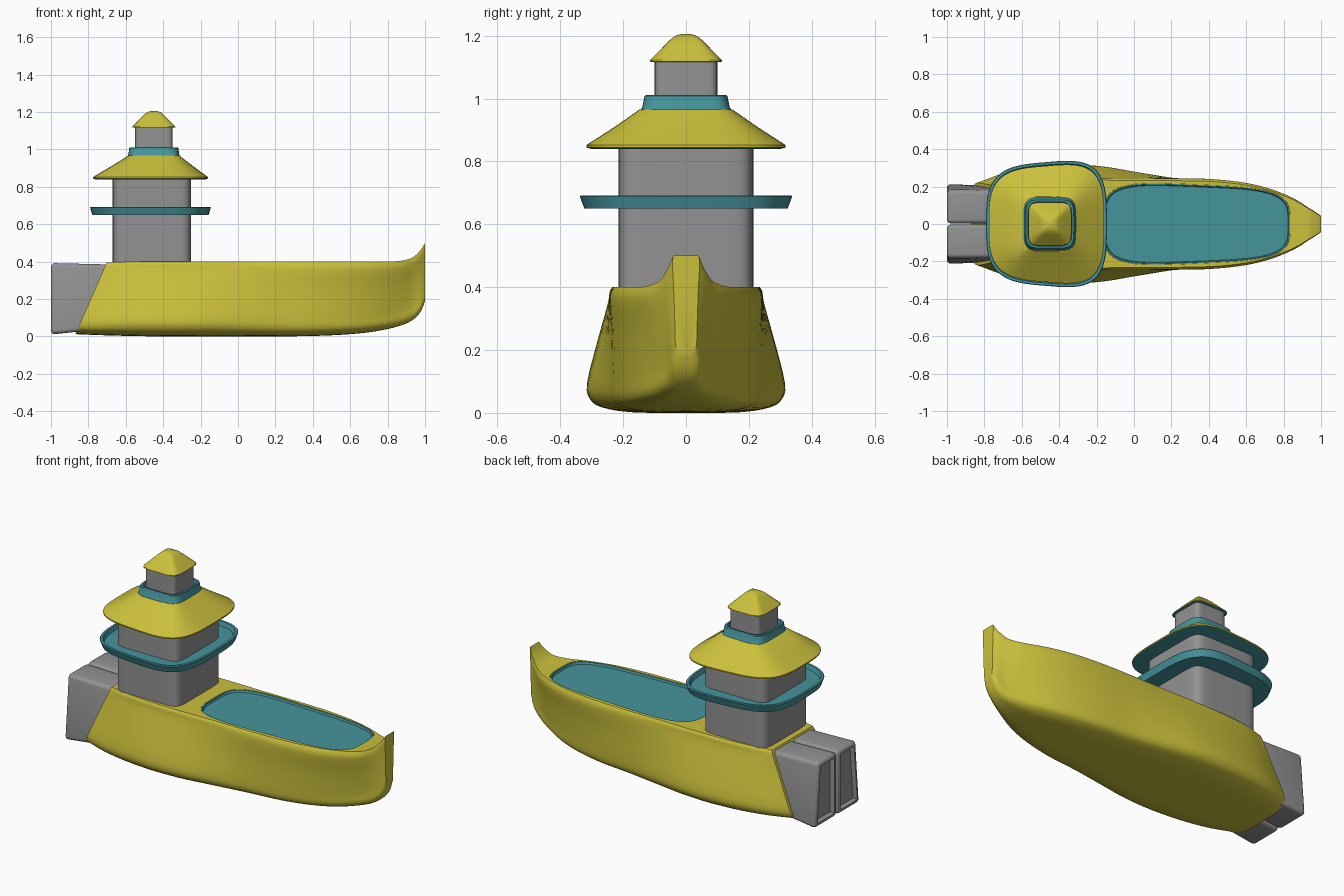
import bpy, bmesh, math
from mathutils import Vector

if "Cube" in bpy.data.objects:
    bpy.data.objects.remove(bpy.data.objects["Cube"])


def material(name, rgb):
    m = bpy.data.materials.new(name)
    m.use_nodes = True
    m.diffuse_color = (*rgb, 1)
    m.node_tree.nodes["Principled BSDF"].inputs["Base Color"].default_value = (*rgb, 1)
    return m


YELLOW = material("mustard_yellow", (0.60, 0.53, 0.045))
TEAL = material("teal", (0.06, 0.30, 0.34))
GREY = material("mid_grey", (0.29, 0.29, 0.29))


def finish(name, bm, mats):
    bmesh.ops.recalc_face_normals(bm, faces=bm.faces)
    me = bpy.data.meshes.new(name)
    bm.to_mesh(me)
    bm.free()
    ob = bpy.data.objects.new(name, me)
    bpy.context.collection.objects.link(ob)
    for m in mats:
        me.materials.append(m)
    return ob


def smooth(ob, angle=32):
    bpy.ops.object.select_all(action="DESELECT")
    ob.select_set(True)
    bpy.context.view_layer.objects.active = ob
    bpy.ops.object.shade_smooth_by_angle(angle=math.radians(angle))


def skin(bm, rings):
    """Bridge closed rings of points and cap both ends; returns bands of faces."""
    loops = [[bm.verts.new(p) for p in r] for r in rings]
    n = len(loops[0])
    bands = [[bm.faces.new(loops[0])]]
    for a, b in zip(loops, loops[1:]):
        bands.append([bm.faces.new((a[i], a[(i + 1) % n], b[(i + 1) % n], b[i]))
                      for i in range(n)])
    bands.append([bm.faces.new(loops[-1])])
    return bands


def rounded_ring(cx, hx, hy, z, n=8, taper=0.0, count=64):
    """Soft rectangle; taper widens it towards +x."""
    pts = []
    for i in range(count):
        t = math.tau * (i + 0.5) / count
        c, s = math.cos(t), math.sin(t)
        u = math.copysign(abs(c) ** (2 / n), c)
        v = math.copysign(abs(s) ** (2 / n), s)
        pts.append((cx + hx * u, hy * v * (1 + taper * u), z))
    return pts


def stack(name, rings, mats, first_upper=0):
    """Lofted part; bands from first_upper on take the second material."""
    bm = bmesh.new()
    bands = skin(bm, [rounded_ring(*r) for r in rings])
    if len(mats) > 1:
        for band in bands[first_upper:]:
            for f in band:
                f.material_index = 1
    ob = finish(name, bm, mats)
    smooth(ob)
    return ob


def spline(points, steps):
    """Smooth curve passing through all points."""
    p = [Vector(q) for q in points]
    p = [2 * p[0] - p[1]] + p + [2 * p[-1] - p[-2]]
    out = []
    for a, b, c, d in zip(p, p[1:], p[2:], p[3:]):
        for k in range(steps):
            t = k / steps
            out.append(0.5 * (2 * b + (c - a) * t + (2 * a - 5 * b + 4 * c - d) * t * t
                              + (3 * b - a - 3 * c + d) * t ** 3))
    return out + [p[-2]]


# Hull stations: position with top and bottom half widths, then keel and deck heights
widths = [(-.70, .197, .22), (-.58, .225, .28), (-.42, .24, .312), (-.2, .243, .31),
          (0, .24, .28), (.22, .24, .245), (.42, .235, .225), (.6, .215, .19),
          (.74, .18, .145), (.86, .13, .09), (.93, .087, .06), (.975, .06, .047),
          (1.0, .042, .035)]
heights = [(.012, .395), (.005, .4), (0, .4), (0, .4), (0, .4), (0, .4), (.003, .4),
           (.012, .4), (.028, .4), (.055, .403), (.085, .42), (.13, .46), (.19, .50)]


def hull_ring(w, h):
    x, wt, wb = w
    zb, zt = h
    H = zt - zb
    key = [(0, 0), (.55 * wb, .006), (.85 * wb, .045), (.97 * wb, .11), (wb, .24),
           (.5 * (wt + wb), .6), (wt * 1.02, .88), (wt, .965), (wt * .965, 1)]
    half = spline(key, 3)
    rake = min(1, max(0, (-.42 - x) / .28))
    right = []
    for y, f in half:
        z = zb + H * f
        right.append((x - .175 * rake * (1 - z / .4), y, z))
    left = [(px, -py, pz) for px, py, pz in reversed(right[1:])]
    return right + left


bm = bmesh.new()
skin(bm, [hull_ring(w, h) for w, h in zip(spline(widths, 4), spline(heights, 4))])
hull = finish("hull", bm, [YELLOW])

# Recessed deck well
cutter = stack("deck_cutter", [(.335, .5, .21, .383, 4, -.1), (.335, .5, .21, .45, 4, -.1)],
               [YELLOW])
cut = hull.modifiers.new("deck_well", "BOOLEAN")
cut.operation = "DIFFERENCE"
cut.solver = "EXACT"
cut.object = cutter
bpy.context.view_layer.objects.active = hull
bpy.ops.object.modifier_apply(modifier=cut.name)
bpy.data.objects.remove(cutter)
smooth(hull, 35)

stack("deck", [(.335, .499, .209, .375, 4, -.1), (.335, .499, .209, .399, 4, -.1),
               (.335, .492, .203, .399, 4, -.1), (.335, .488, .199, .387, 4, -.1)], [TEAL])

# Twin engine blocks at the stern
for side, label in ((1, "left"), (-1, "right")):
    bm = bmesh.new()
    back = [(-1, .003, .01), (-1, .215, .01), (-1, .182, .392), (-1, .003, .392)]
    front = [(-.62, .003, .05), (-.62, .2, .05), (-.62, .18, .383), (-.62, .003, .383)]
    skin(bm, [[(x, y * side, z) for x, y, z in r] for r in (back, front)])
    bmesh.ops.recalc_face_normals(bm, faces=bm.faces)
    bmesh.ops.bevel(bm, geom=bm.edges[:], offset=.022, segments=4, profile=.5,
                    affect="EDGES")
    bm.normal_update()
    rear = max((f for f in bm.faces if f.normal.x < -.95), key=lambda f: f.calc_area())
    bmesh.ops.inset_individual(bm, faces=[rear], thickness=.006, depth=0)
    bmesh.ops.inset_individual(bm, faces=[rear], thickness=.006, depth=-.025)
    smooth(finish(label + "_engine", bm, [GREY]))

# Tower and balcony
stack("tower", [(-.46, .21, .215, .37), (-.46, .21, .215, .86)], [GREY])
BX, BN, BT = -.468, 3.5, .08
stack("balcony", [(BX, .311, .317, .65, BN, BT), (BX, .323, .331, .688, BN, BT),
                  (BX, .320, .328, .692, BN, BT), (BX, .308, .316, .692, BN, BT),
                  (BX, .300, .308, .668, BN, BT)], [TEAL])

# Main roof with teal underside
stack("main_roof", [(BX, .295, .295, .84, BN, BT), (BX, .308, .310, .844, BN, BT),
                    (BX, .308, .311, .852, BN, BT), (-.459, .222, .228, .908, 4, .04),
                    (-.45, .138, .147, .966, 5, 0)], [TEAL, YELLOW], 2)

# Collar rim and lookout
CX = -.45
stack("collar", [(CX, .141, .147, .958, 5), (CX, .136, .139, .974, 5),
                 (CX, .131, .132, 1.008, 5), (CX, .128, .129, 1.011, 5),
                 (CX, .118, .119, 1.011, 5), (CX, .114, .115, .985, 5)], [TEAL])
stack("lookout", [(CX, .1, .1, .96), (CX, .1, .1, 1.13)], [GREY])

# Bell shaped cap roof
stack("cap_roof", [(CX, .108, .108, 1.116, 6), (CX, .115, .115, 1.118, 6),
                   (CX, .114, .114, 1.123, 6), (CX, .087, .087, 1.15, 6),
                   (CX, .06, .06, 1.178, 6), (CX, .042, .042, 1.195, 5),
                   (CX, .025, .025, 1.203, 4), (CX, .008, .008, 1.206, 3)],
      [TEAL, YELLOW], 2)
